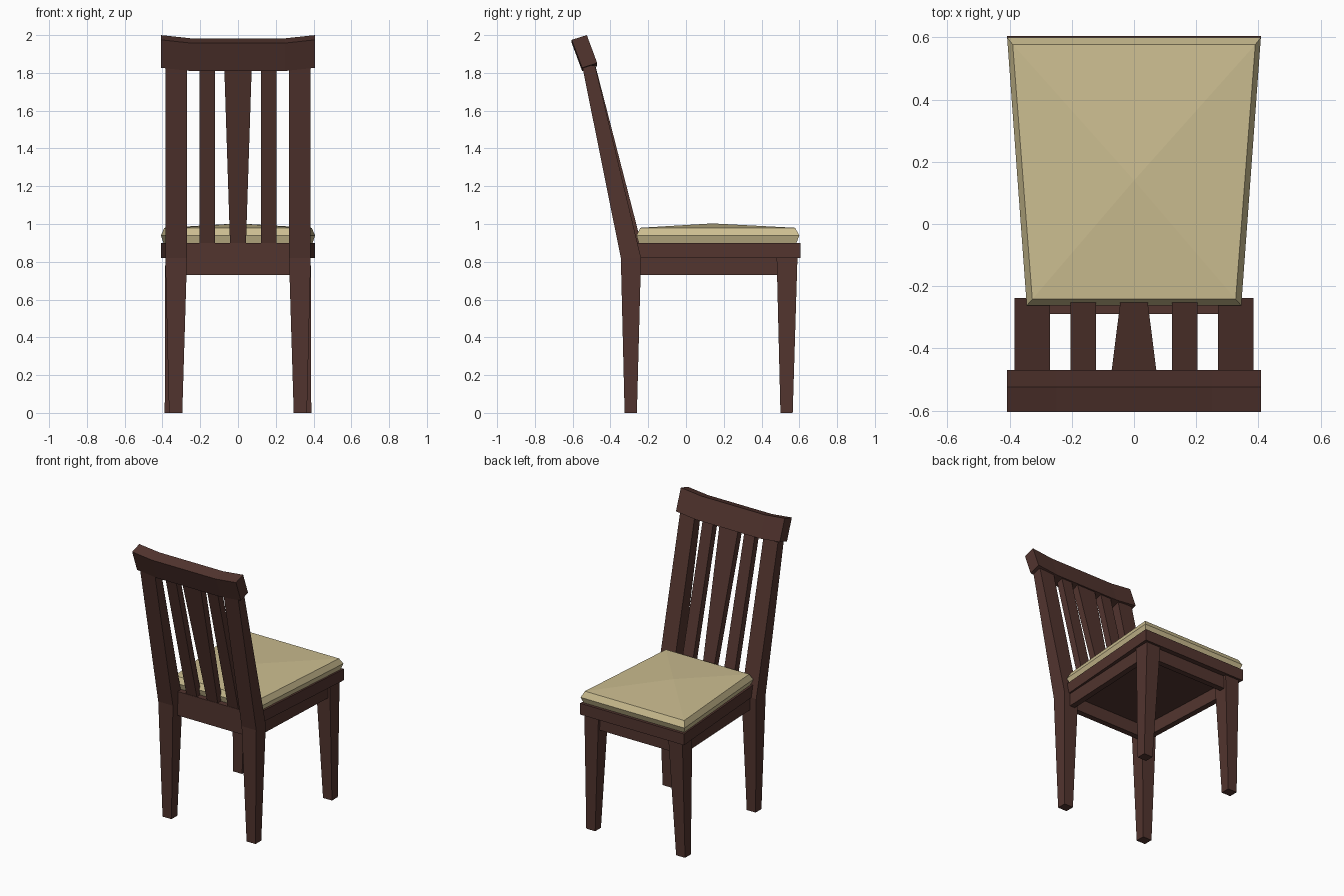
import bpy, bmesh

if "Cube" in bpy.data.objects:
    bpy.data.objects.remove(bpy.data.objects["Cube"])

def material(name, rgb):
    m = bpy.data.materials.new(name)
    m.diffuse_color = (*rgb, 1)
    m.use_nodes = True
    m.node_tree.nodes["Principled BSDF"].inputs["Base Color"].default_value = m.diffuse_color
    return m

WOOD = material("dark wood", (0.085, 0.035, 0.028))
FABRIC = material("tan fabric", (0.60, 0.51, 0.28))

def loft(name, rings, mat=WOOD, apex=None):
    """Join rings of equal length into a closed solid; apex makes a domed end."""
    bm = bmesh.new()
    vs = [[bm.verts.new(p) for p in r] for r in rings]
    n = len(rings[0])
    for a, b in zip(vs, vs[1:]):
        for i in range(n):
            j = (i + 1) % n
            bm.faces.new((a[i], a[j], b[j], b[i]))
    bm.faces.new(vs[0][::-1])
    if apex:
        t = bm.verts.new(apex)
        for i in range(n):
            bm.faces.new((vs[-1][i], vs[-1][(i + 1) % n], t))
    else:
        bm.faces.new(vs[-1])
    bmesh.ops.recalc_face_normals(bm, faces=bm.faces)
    me = bpy.data.meshes.new(name)
    bm.to_mesh(me)
    bm.free()
    me.materials.append(mat)
    ob = bpy.data.objects.new(name, me)
    bpy.context.collection.objects.link(ob)
    return ob

def mirror(ob):
    ob.modifiers.new("mirror", 'MIRROR')
    return ob

def rect(x0, x1, y0, y1, z):
    return [(x0, y0, z), (x1, y0, z), (x1, y1, z), (x0, y1, z)]

def trapezoid(back, front, y0, y1, z):
    return [(-back, y0, z), (back, y0, z), (front, y1, z), (-front, y1, z)]

# Legs: the back legs carry on upward as leaning posts
mirror(loft("back_leg_and_post", [
    rect(0.295, 0.365, -0.325, -0.26, 0),
    rect(0.27, 0.385, -0.345, -0.238, 0.82),
    rect(0.27, 0.385, -0.55, -0.482, 1.84)]))
mirror(loft("front_leg", [
    rect(0.318, 0.388, 0.50, 0.565, 0),
    rect(0.275, 0.385, 0.48, 0.59, 0.82)]))

# Seat board and aprons
loft("seat_board", [trapezoid(0.345, 0.408, -0.26, 0.605, z) for z in (0.82, 0.90)])
loft("back_rail", [rect(-0.28, 0.28, -0.29, -0.25, z) for z in (0.73, 0.90)])
loft("front_apron", [rect(-0.30, 0.30, 0.53, 0.57, z) for z in (0.73, 0.83)])
mirror(loft("side_apron", [
    [(0.295, -0.26, z), (0.335, -0.26, z), (0.37, 0.50, z), (0.33, 0.50, z)]
    for z in (0.73, 0.83)]))

# Cushion with chamfered rim and a low crown
loft("cushion", [
    trapezoid(0.33, 0.395, -0.25, 0.585, 0.90),
    trapezoid(0.345, 0.408, -0.262, 0.60, 0.94),
    trapezoid(0.327, 0.39, -0.242, 0.577, 0.98)],
    FABRIC, apex=(0, 0.14, 1.003))

# Back slats
def slat(name, bottom, top):
    return loft(name, [rect(*bottom, -0.285, -0.235, 0.89),
                       rect(*top, -0.53, -0.48, 1.84)])

mirror(slat("side_slat", (0.122, 0.205), (0.122, 0.205)))
slat("centre_slat", (-0.042, 0.042), (-0.073, 0.073))

# Top rail, dipped in the middle
profile = [(-0.605, 1.975), (-0.525, 2.0), (-0.47, 1.852), (-0.55, 1.827)]
loft("top_rail", [[(x, y, z - dip) for y, z in profile]
                  for x, dip in ((-0.408, 0), (-0.25, 0.017), (0.25, 0.017), (0.408, 0))])
